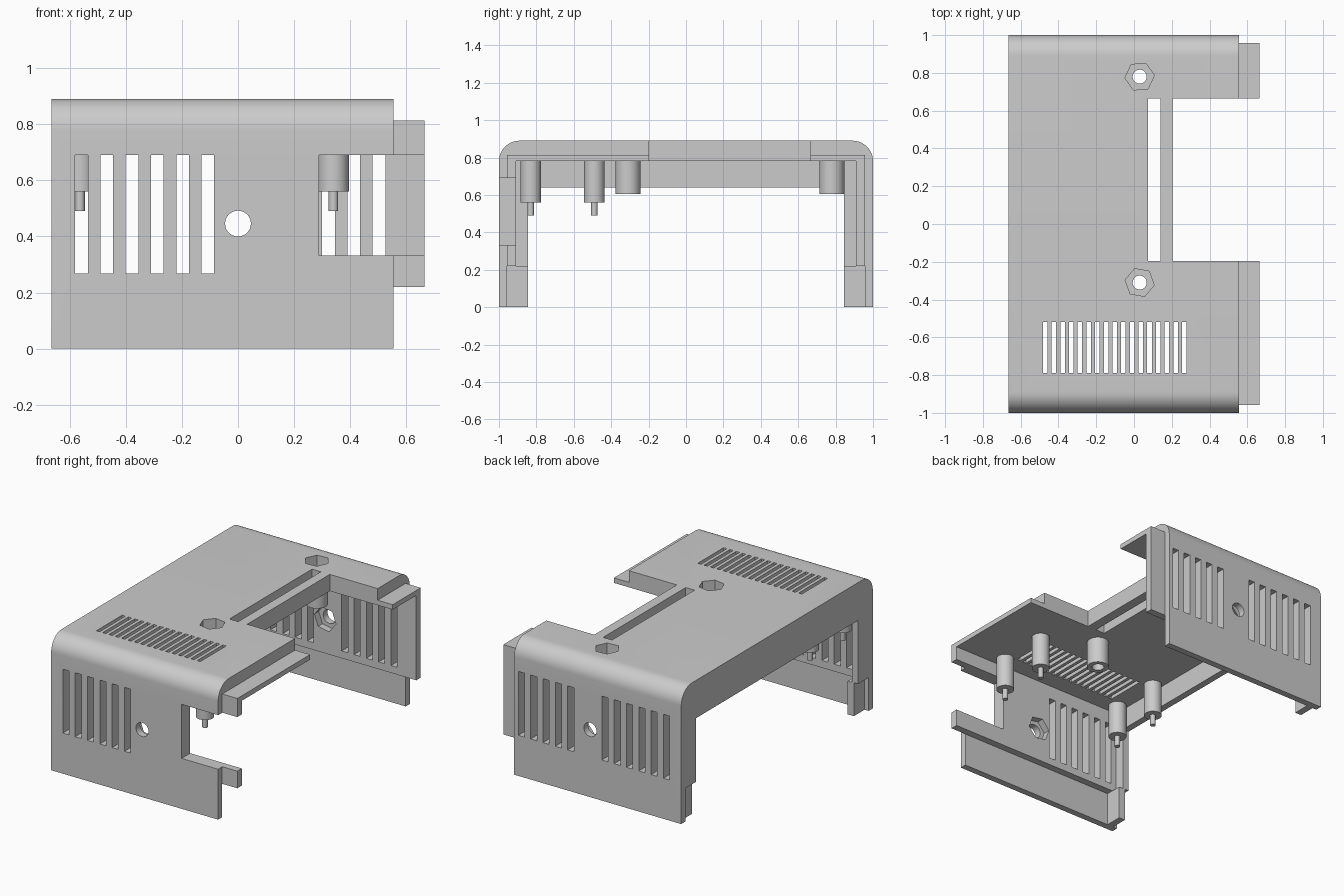
import bpy, bmesh, math
from mathutils import Matrix, Vector

cube = bpy.data.objects.get("Cube")
if cube:
    bpy.data.objects.remove(cube, do_unlink=True)

grey = bpy.data.materials.new("plain grey plastic")
grey.use_nodes = True
grey.diffuse_color = (0.6, 0.6, 0.6, 1)
grey.node_tree.nodes["Principled BSDF"].inputs["Base Color"].default_value = (0.6, 0.6, 0.6, 1)

X0, X1, X2 = -0.665, 0.555, 0.665      # closed end, shell end, lip end
TOP, CEIL, LEDGE = 0.89, 0.78, 0.22    # outer top, inner ceiling, step height
INNER, MID = 0.91, 0.957               # inner wall face, mid-thickness


def make(name, bm):
    bmesh.ops.recalc_face_normals(bm, faces=bm.faces)
    mesh = bpy.data.meshes.new(name)
    bm.to_mesh(mesh)
    bm.free()
    mesh.materials.append(grey)
    ob = bpy.data.objects.new(name, mesh)
    bpy.context.collection.objects.link(ob)
    return ob


def box(bm, x, y, z):
    size = Vector((x[1] - x[0], y[1] - y[0], z[1] - z[0]))
    mid = Vector((sum(x), sum(y), sum(z))) / 2
    bmesh.ops.create_cube(bm, size=1, matrix=Matrix.Translation(mid) @ Matrix.Diagonal(size).to_4x4())


def rod(bm, centre, r, depth, sides=32, axis="Z", turn=0):
    rot = Matrix.Rotation(math.radians(turn), 4, "Z")
    if axis == "Y":
        rot = Matrix.Rotation(math.pi / 2, 4, "X") @ rot
    bmesh.ops.create_cone(bm, cap_ends=True, segments=sides, radius1=r, radius2=r,
                          depth=depth, matrix=Matrix.Translation(centre) @ rot)


def extrude_arch(name, half, x0, x1):
    """Mirror a half outline (y, z) and sweep it along x."""
    # The first and last points lie on the centre line, so they are not repeated
    outline = half + [(-y, z) for y, z in reversed(half[1:-1])]
    bm = bmesh.new()
    face = bm.faces.new([bm.verts.new((x0, y, z)) for y, z in outline])
    out = bmesh.ops.extrude_face_region(bm, geom=[face])
    bmesh.ops.translate(bm, vec=(x1 - x0, 0, 0),
                        verts=[v for v in out["geom"] if isinstance(v, bmesh.types.BMVert)])
    return make(name, bm)


def cut(ob, cutters):
    for c in cutters:
        mod = ob.modifiers.new("cut", "BOOLEAN")
        mod.operation, mod.solver, mod.object = "DIFFERENCE", "EXACT", c
    dg = bpy.context.evaluated_depsgraph_get()
    mesh = bpy.data.meshes.new_from_object(ob.evaluated_get(dg))
    ob.modifiers.clear()
    ob.data = mesh


# Arched shell with rounded shoulders and a stepped lower edge
r = 0.11
arc = [(1 - r + r * math.cos(a), TOP - r + r * math.sin(a))
       for a in (math.pi / 2 * i / 12 for i in range(13))]
shell = extrude_arch("cover_shell", [(0, CEIL), (INNER, CEIL), (INNER, LEDGE), (MID, LEDGE),
                                     (MID, 0), (1, 0)] + arc + [(0, TOP)], X0, X1)

# Thin mating lip beyond the open end
lip = extrude_arch("mating_lip", [(0, CEIL), (INNER, CEIL), (INNER, LEDGE), (MID, LEDGE),
                                  (MID, 0.813), (0, 0.813)], X1, X2)

# Reinforcing frame at the closed end
extrude_arch("end_frame", [(0, 0.64), (0.845, 0.64), (0.845, LEDGE), (INNER, LEDGE),
                           (INNER, CEIL), (0, CEIL)], X0, -0.62)
bm = bmesh.new()
for s in (-1, 1):
    box(bm, (-0.635, -0.59), sorted((s * 0.845, s * MID)), (0, LEDGE))
make("end_frame_feet", bm)

# Screw bosses under the top
bosses = [(0.03, -0.31), (0.03, 0.78)]
bm = bmesh.new()
for x, y in bosses:
    rod(bm, (x, y, (CEIL + 0.605) / 2), 0.067, CEIL - 0.605)
boss_ob = make("screw_bosses", bm)

# Board mounting posts with thin locating pins
bm = bmesh.new()
for x in (-0.563, 0.34):
    for y in (-0.83, -0.49):
        rod(bm, (x, y, (CEIL + 0.56) / 2), 0.055, CEIL - 0.56)
        rod(bm, (x, y, 0.525), 0.017, 0.07, 16)
posts = make("mounting_posts", bm)

# Large openings: top bay, top slot and front port
bm = bmesh.new()
box(bm, (0.205, 0.8), (-0.197, 0.665), (0.7, 1))
box(bm, (0.075, 0.14), (-0.197, 0.665), (0.7, 1))
box(bm, (0.288, 0.8), (-1.1, -0.88), (0.333, 0.69))
openings = make("opening_cutter", bm)

# Vent slots and round holes
bm = bmesh.new()
FRONT, BACK = (-1.1, -0.88), (0.88, 1.1)
for i in range(6):
    x = -0.58 + 0.09 * i
    for wall in (FRONT, BACK):
        box(bm, (x, x + 0.045), wall, (0.268, 0.69))
    if i < 5:
        box(bm, (x + 0.7, x + 0.745), BACK, (0.268, 0.69))
for i in range(17):
    x = -0.482 + 0.046 * i
    box(bm, (x, x + 0.024), (-0.79, -0.52), (0.7, 1))
for y in (-1, 1):
    rod(bm, (0, y, 0.446), 0.046, 0.3, axis="Y")
for x, y in bosses:
    rod(bm, (x, y, 0.75), 0.037, 0.5)
holes = make("hole_cutter", bm)

# Hexagonal nut pockets
bm = bmesh.new()
for (x, y), turn in zip(bosses, (20, 35)):
    rod(bm, (x, y, 0.9), 0.078, 0.18, 6, turn=turn)
for y in (-0.9, 0.9):
    rod(bm, (0, y, 0.446), 0.08, 0.11, 6, axis="Y", turn=20)
pockets = make("pocket_cutter", bm)

cut(shell, [openings, holes, pockets])
cut(lip, [openings])
cut(boss_ob, [holes])
for c in (openings, holes, pockets):
    bpy.data.objects.remove(c, do_unlink=True)

# Smooth the rounded surfaces only
bpy.ops.object.select_all(action="DESELECT")
for ob in (shell, boss_ob, posts):
    ob.select_set(True)
bpy.context.view_layer.objects.active = shell
bpy.ops.object.shade_smooth_by_angle(angle=math.radians(30))
